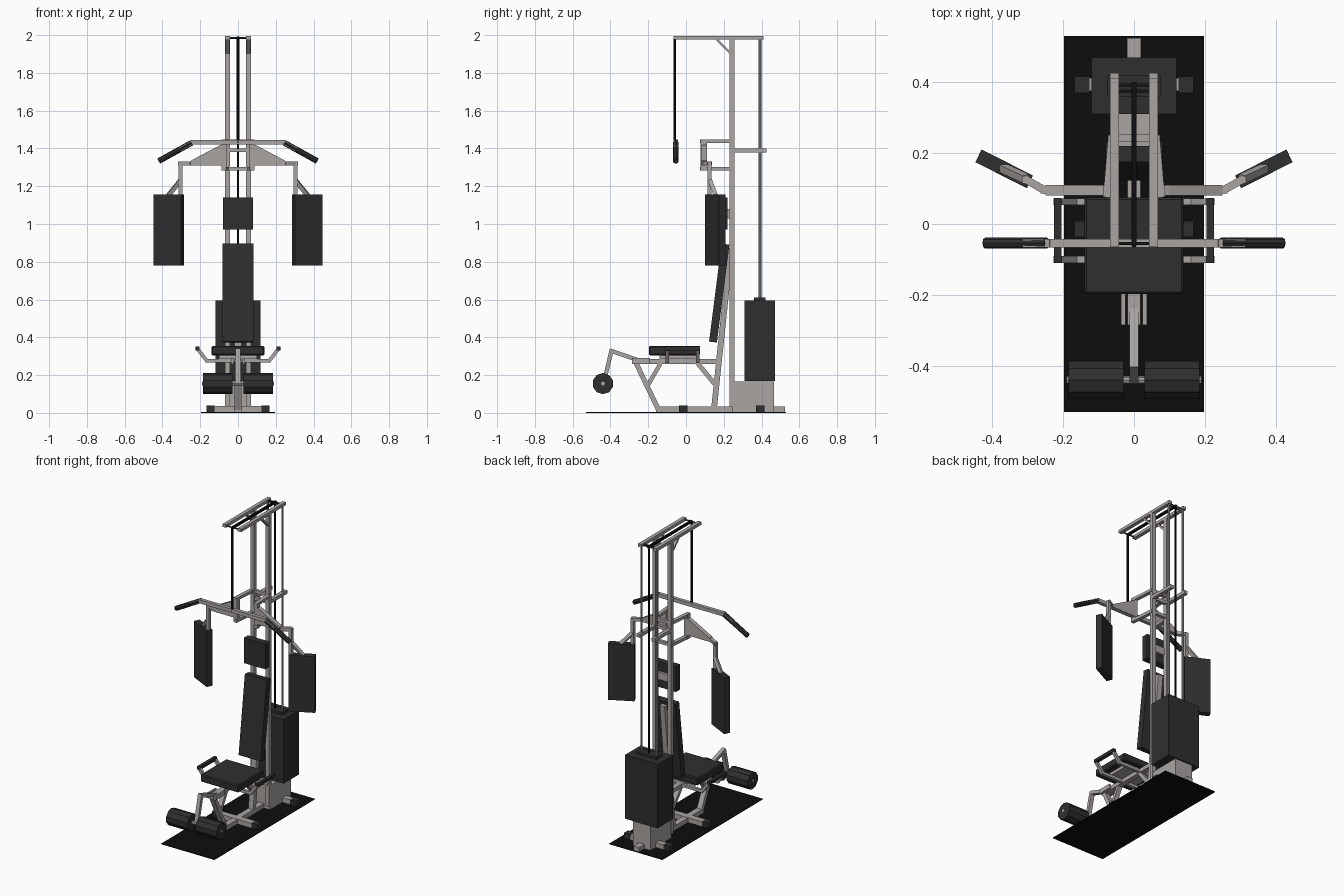
import bpy, bmesh, math
from mathutils import Vector, Matrix

if "Cube" in bpy.data.objects:
    bpy.data.objects.remove(bpy.data.objects["Cube"])


def material(name, rgb):
    m = bpy.data.materials.new(name)
    m.diffuse_color = (*rgb, 1)
    m.use_nodes = True
    m.node_tree.nodes["Principled BSDF"].inputs["Base Color"].default_value = m.diffuse_color
    return m


GREY = material("light grey steel", (0.40, 0.375, 0.365))
PAD = material("charcoal padding", (0.028, 0.028, 0.029))
BLACK = material("black rubber", (0.004, 0.004, 0.004))


def finish(name, bm, mat):
    bmesh.ops.recalc_face_normals(bm, faces=bm.faces)
    me = bpy.data.meshes.new(name)
    bm.to_mesh(me)
    bm.free()
    me.materials.append(mat)
    ob = bpy.data.objects.new(name, me)
    bpy.context.collection.objects.link(ob)
    return ob


def box(name, x, y, z, mat, bevel=0):
    """Box from (min, max) ranges."""
    bm = bmesh.new()
    bmesh.ops.create_cube(bm, size=1)
    for v in bm.verts:
        v.co = Vector([(a + b) / 2 + c * (b - a) for (a, b), c in zip((x, y, z), v.co)])
    if bevel:
        bmesh.ops.bevel(bm, geom=bm.edges[:], offset=bevel, segments=1, affect='EDGES')
    return finish(name, bm, mat)


def tube(name, pts, w, mat, h=None, sides=4, extend=True):
    """Straight bars along a path; square (w wide in x, h deep) or round."""
    bm = bmesh.new()
    h = h or w
    for a, b in zip(pts, pts[1:]):
        a, b = Vector(a), Vector(b)
        d = (b - a).normalized()
        if extend and len(pts) > 2:
            a, b = a - d * w * 0.35, b + d * w * 0.35
        side = Vector((1, 0, 0)) if abs(d.x) < 0.7 else Vector((0, 1, 0))
        side = (side - d * side.dot(d)).normalized()
        up = d.cross(side)
        rot = Matrix((side, up, d)).transposed().to_4x4()
        mx = Matrix.Translation((a + b) / 2) @ rot
        L = (b - a).length
        if sides == 4:
            bmesh.ops.create_cube(bm, size=1, matrix=mx @ Matrix.Diagonal((w, h, L, 1)))
        else:
            bmesh.ops.create_cone(bm, cap_ends=True, segments=sides, radius1=w / 2,
                                  radius2=w / 2, depth=L, matrix=mx)
    return finish(name, bm, mat)


def prism(name, pts, direction, mat):
    """Flat polygon extruded along a vector."""
    bm = bmesh.new()
    f = bm.faces.new([bm.verts.new(p) for p in pts])
    r = bmesh.ops.extrude_face_region(bm, geom=[f])
    bmesh.ops.translate(bm, vec=direction, verts=[v for v in r['geom'] if isinstance(v, bmesh.types.BMVert)])
    return finish(name, bm, mat)


# floor mat and base frame
box("floor_mat", (-.197, .197), (-.53, .53), (0, .004), BLACK)
box("base_rail", (-.02, .02), (-.16, .525), (.004, .034), GREY)
box("front_foot", (-.165, .165), (-.035, .008), (.004, .036), GREY)
box("rear_foot", (-.165, .165), (.375, .412), (.004, .036), GREY)
for s in (-1, 1):
    for y in (-.014, .393):
        box("foot_cap", tuple(sorted((s * .125, s * .168))), (y - .023, y + .023), (.004, .039), PAD)

# weight stack
box("stack_base", (-.065, .065), (.245, .467), (.004, .165), GREY)
box("stack_shroud", (-.12, .12), (.31, .47), (.168, .595), PAD)
box("stack_cap", (-.075, .075), (.36, .42), (.59, .61), PAD)
tube("stack_cable", [(0, .39, .6), (0, .39, 1.985)], .013, BLACK, sides=8)

# tower: uprights, top beams, guide rods, arm brackets
for s in (-1, 1):
    x = s * .055
    tube("upright", [(x, .243, .03), (x, .243, 1.98)], .026, GREY)
    tube("top_beam", [(x, -.065, 1.986), (x, .41, 1.986)], .025, GREY, .02)
    tube("top_brace", [(x, .165, 1.975), (x, .24, 1.90)], .02, GREY, .012)
    tube("guide_rod", [(x, .392, .59), (x, .392, 1.98)], .014, GREY, sides=8)
    tube("rod_bracket", [(x, .23, 1.39), (x, .425, 1.39)], .025, GREY, .022)
    tube("upper_arm_bracket", [(s * .06, .25, 1.438), (s * .075, .075, 1.438)], .025, GREY, .018)
    tube("lower_arm_bracket", [(s * .06, .25, 1.292), (s * .075, .075, 1.292)], .025, GREY, .02)
    box("arm_pivot", tuple(sorted((s * .062, s * .088))), (.078, .108), (1.282, 1.445), GREY)

    # butterfly arm with tapered gusset and angled pad
    prism("arm_gusset", [(s * .07, .08, 1.425), (s * .10, .08, 1.415), (s * .25, .08, 1.335),
                         (s * .25, .08, 1.31), (s * .07, .08, 1.31)], (0, .03, 0), GREY)
    tube("butterfly_arm", [(s * .22, .094, 1.32), (s * .255, .097, 1.32), (s * .305, .125, 1.32),
                           (s * .305, .125, 1.16)], .022, GREY)
    tube("pad_strut", [(s * .305, .128, 1.23), (s * .37, .158, 1.15)], .022, GREY)
    a, b = Vector((s * .285, .137, .78)), Vector((s * .43, .21, .78))
    off = Vector((s * .017, -.036, 0))
    prism("butterfly_pad", [a, b, b + off, a + off], (0, 0, .375), PAD)

    # seat side handle
    for y in (-.1, .063):
        tube("seat_handle_arm", [(0, y, .275), (s * .165, y, .275), (s * .215, y, .34)], .019, GREY)
    tube("seat_handle_grip", [(s * .215, -.11, .342), (s * .215, .073, .342)], .021, PAD)

    # leg lever side plate and foam roller
    tube("lever_plate", [(s * .03, -.19, .275), (s * .03, -.285, .275)], .012, GREY, .03)
    tube("leg_roller", [(s * .03, -.44, .155), (s * .185, -.44, .155)], .112, PAD, sides=10)

# top pulleys line and cross ties
tube("top_cable", [(0, -.06, 1.985), (0, .4, 1.985)], .014, BLACK, extend=False)
for y in (-.055, .375, .392):
    tube("pulley_axle", [(-.055, y, 1.985), (.055, y, 1.985)], .009, PAD, sides=8)
for z in (1.39, 1.292, 1.438):
    tube("cross_tie", [(-.06, .243, z), (.06, .243, z)], .02, GREY)

# pulldown bar
tube("pulldown_cable", [(0, -.06, 1.985), (0, -.06, 1.43)], .014, BLACK, sides=8)
tube("pulldown_bar", [(-.30, -.054, 1.4), (-.24, -.054, 1.432), (.24, -.054, 1.432), (.30, -.054, 1.4)],
     .024, GREY)
for s in (-1, 1):
    tube("pulldown_grip", [(s * .245, -.054, 1.43), (s * .42, -.054, 1.333)], .031, PAD, sides=8)

# head pad, backrest and its leaning post
box("head_pad", (-.08, .08), (.175, .22), (.972, 1.14), PAD)
box("head_pad_mount", (-.06, .06), (.218, .235), (1.03, 1.08), GREY)
tube("backrest", [(0, .143, .375), (0, .209, .893)], .162, PAD, .042)
tube("back_post", [(0, .148, .02), (0, .237, .87)], .036, GREY, .03)

# seat and frame
box("seat", (-.14, .14), (-.197, .075), (.305, .355), PAD, .006)
box("seat_plate", (-.1, .1), (-.14, .05), (.285, .306), GREY)
tube("seat_rail", [(0, -.285, .272), (0, .17, .272)], .036, GREY, .026)
tube("front_leg", [(0, -.265, .265), (0, -.145, .015)], .036, GREY, .026)
tube("front_brace", [(0, -.135, .262), (0, -.205, .14)], .03, GREY, .022)
tube("rear_brace", [(0, .06, .265), (0, .15, .155)], .03, GREY, .024)

# leg lever
tube("leg_lever", [(0, -.25, .278), (0, -.395, .328), (0, -.435, .16)], .026, GREY, .022)
tube("roller_axle", [(-.19, -.44, .155), (.19, -.44, .155)], .022, GREY, sides=8)
